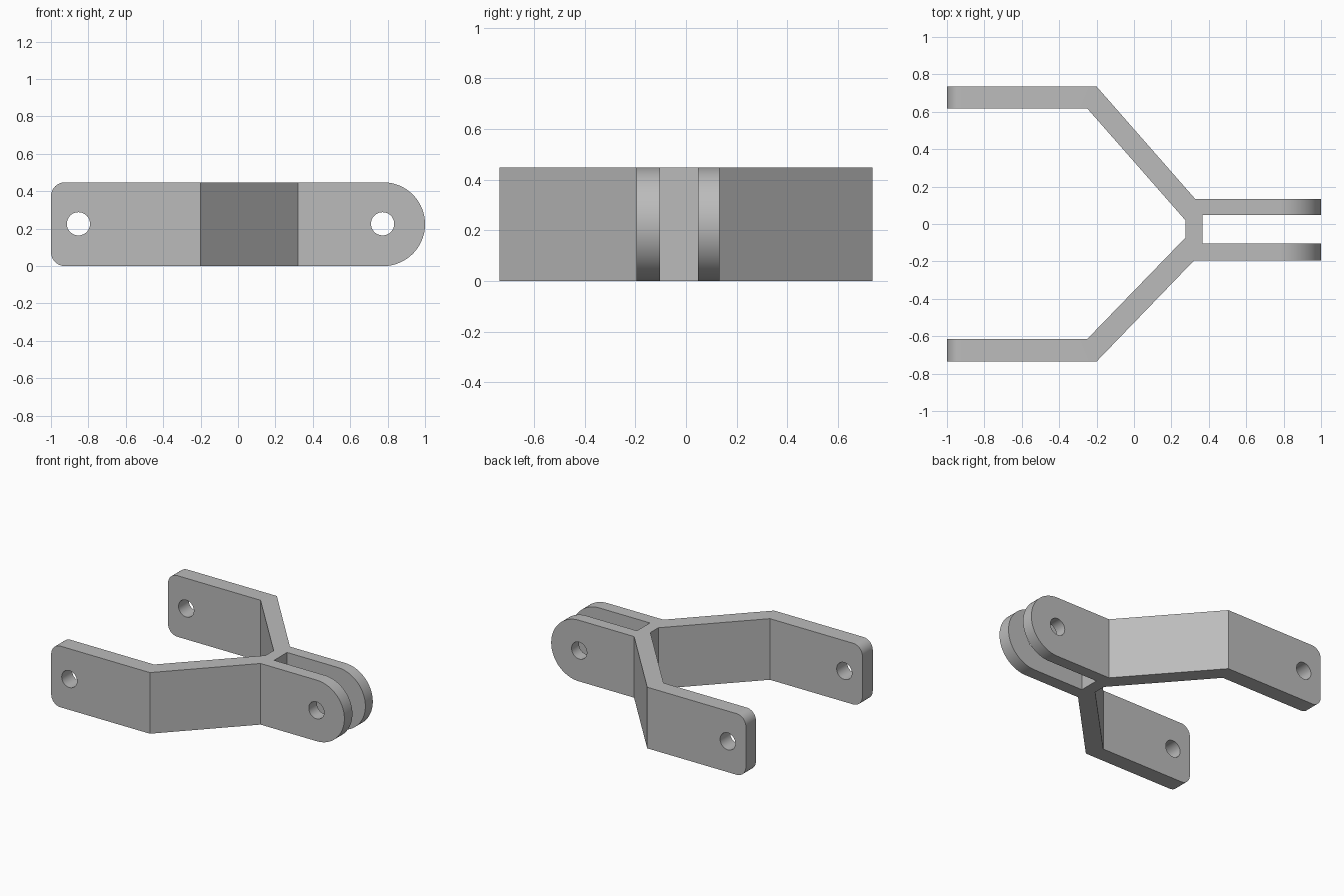
import bpy
import bmesh
from math import cos, sin, pi, radians
from mathutils import Vector

if "Cube" in bpy.data.objects:
    bpy.data.objects.remove(bpy.data.objects["Cube"], do_unlink=True)

HEIGHT = 0.448
MID = HEIGHT / 2


def prism(name, points, offset):
    """Extrude a closed outline along an offset."""
    bm = bmesh.new()
    face = bm.faces.new([bm.verts.new(p) for p in points])
    result = bmesh.ops.extrude_face_region(bm, geom=[face])
    verts = [v for v in result["geom"] if isinstance(v, bmesh.types.BMVert)]
    bmesh.ops.translate(bm, vec=Vector(offset), verts=verts)
    bmesh.ops.recalc_face_normals(bm, faces=bm.faces)
    mesh = bpy.data.meshes.new(name)
    bm.to_mesh(mesh)
    bm.free()
    obj = bpy.data.objects.new(name, mesh)
    bpy.context.collection.objects.link(obj)
    return obj


def arc(cx, cz, r, start, end, steps):
    angles = [radians(start + (end - start) * i / steps) for i in range(steps + 1)]
    return [(cx + r * cos(a), -1, cz + r * sin(a)) for a in angles]


# Forked bracket: plan outline, left overlong for trimming
END = 1.1
plan = [(-END, .735), (-.2, .735), (.328, .133), (END, .133), (END, .047),
        (.365, .047), (.365, -.103), (END, -.103), (END, -.196), (.32, -.196),
        (-.2, -.735), (-END, -.735), (-END, -.615), (-.25, -.615),
        (.275, -.073), (.275, .02), (-.25, .618), (-END, .618)]
bracket = prism("forked_bracket", [(x, y, -.1) for x, y in plan], (0, 0, HEIGHT + .2))

# Side outline: round prong tips and small rounded arm corners
CORNER = .075
side = arc(1 - MID, MID, MID, -90, 90, 48)
side += arc(-1 + CORNER, HEIGHT - CORNER, CORNER, 90, 180, 12)
side += arc(-1 + CORNER, CORNER, CORNER, 180, 270, 12)
cutters = [(prism("side_trim", side, (0, 2, 0)), "INTERSECT")]

# Pin holes through the arms and prongs
for name, x in (("arm_hole", -.853), ("prong_hole", .773)):
    ring = arc(x, MID + .002, .062, 0, 360, 48)[:-1]
    cutters.append((prism(name, ring, (0, 2, 0)), "DIFFERENCE"))

for cutter, operation in cutters:
    cutter.hide_render = True
    mod = bracket.modifiers.new(cutter.name, "BOOLEAN")
    mod.operation = operation
    mod.solver = "EXACT"
    mod.object = cutter

# Bake the cuts and discard the cutters
graph = bpy.context.evaluated_depsgraph_get()
baked = bpy.data.meshes.new_from_object(bracket.evaluated_get(graph))
bracket.modifiers.clear()
bracket.data = baked
for cutter, _ in cutters:
    bpy.data.objects.remove(cutter, do_unlink=True)

# Plain grey metal
grey = bpy.data.materials.new("plain_grey")
grey.use_nodes = True
colour = (.5, .5, .5, 1)
grey.diffuse_color = colour
grey.node_tree.nodes["Principled BSDF"].inputs["Base Color"].default_value = colour
bracket.data.materials.clear()
bracket.data.materials.append(grey)

bpy.ops.object.select_all(action="DESELECT")
bracket.select_set(True)
bpy.context.view_layer.objects.active = bracket
bpy.ops.object.shade_smooth_by_angle(angle=radians(30))
